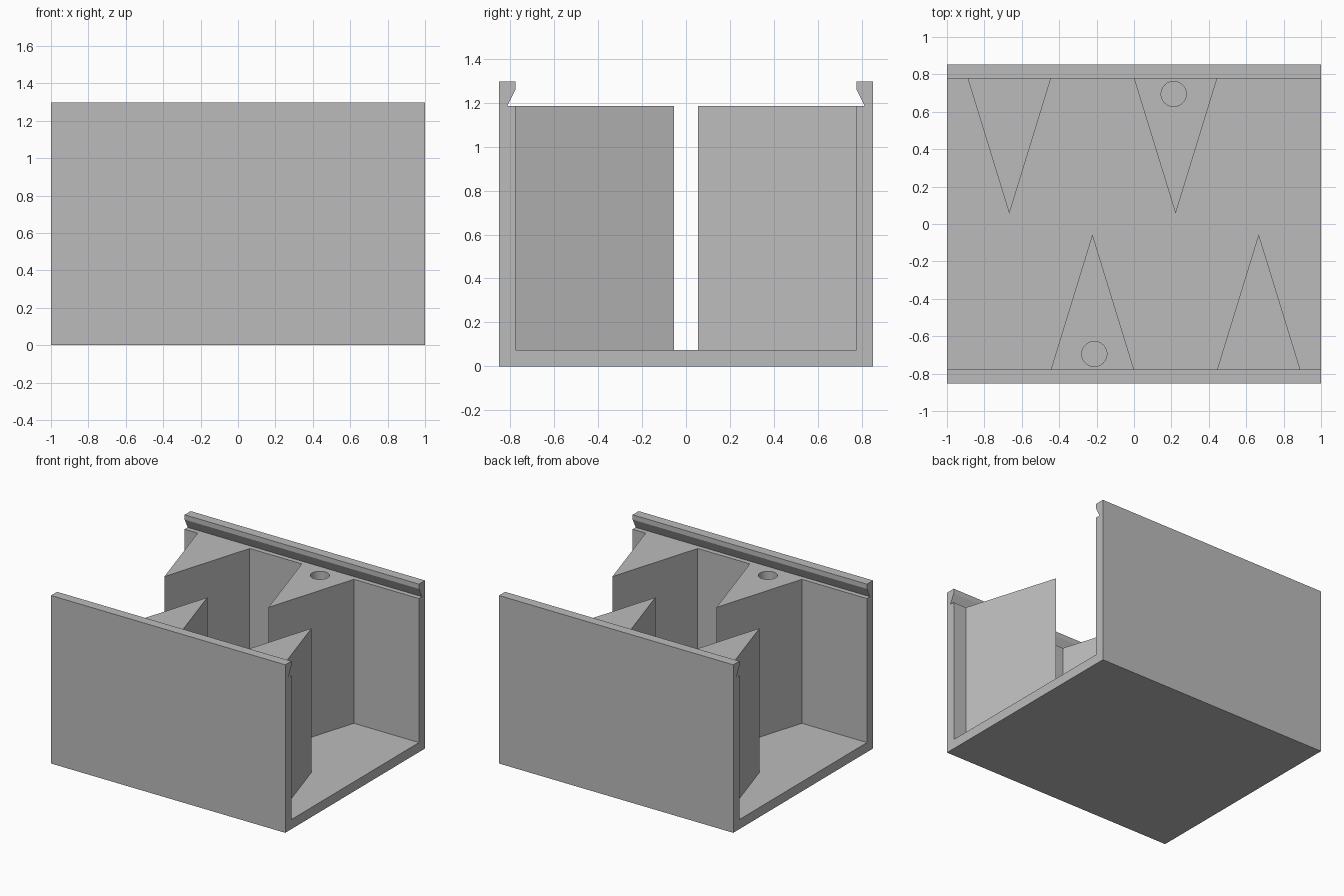
import bpy
import bmesh
from mathutils import Matrix

cube = bpy.data.objects.get("Cube")
if cube:
    bpy.data.objects.remove(cube, do_unlink=True)

# Overall sizes
U = 2 / 27                      # wall thickness
HALF_X = 1.0
HALF_Y = 11.5 * U
INNER_Y = HALF_Y - U
GROOVE_Y = INNER_Y + U / 2
TOP, LIP, LEDGE = 17.5 * U, 17 * U, 16 * U

grey = bpy.data.materials.new("plain grey")
grey.use_nodes = True
grey.diffuse_color = (0.5, 0.5, 0.5, 1)
bsdf = next(n for n in grey.node_tree.nodes if n.type == 'BSDF_PRINCIPLED')
bsdf.inputs["Base Color"].default_value = grey.diffuse_color


def add_object(name, bm):
    bmesh.ops.recalc_face_normals(bm, faces=bm.faces)
    mesh = bpy.data.meshes.new(name)
    bm.to_mesh(mesh)
    bm.free()
    mesh.materials.append(grey)
    obj = bpy.data.objects.new(name, mesh)
    bpy.context.collection.objects.link(obj)
    return obj


def prism(name, outline, offset):
    """Extrude a closed outline of 3D points along an offset."""
    bm = bmesh.new()
    face = bm.faces.new([bm.verts.new(p) for p in outline])
    grown = bmesh.ops.extrude_face_region(bm, geom=[face], use_keep_orig=True)
    moved = [g for g in grown["geom"] if isinstance(g, bmesh.types.BMVert)]
    bmesh.ops.translate(bm, verts=moved, vec=offset)
    return add_object(name, bm)


# Open channel: floor, two walls and undercut rails along the wall tops
half = [(HALF_Y, 0), (HALF_Y, TOP), (INNER_Y, TOP), (INNER_Y, LIP),
        (GROOVE_Y, LEDGE), (INNER_Y, LEDGE), (INNER_Y, U)]
profile = half + [(-y, z) for y, z in reversed(half)]
prism("channel_body", [(-HALF_X, y, z) for y, z in profile], (2 * HALF_X, 0, 0))


# Triangular fins standing on the floor against each wall
def fin(name, x, side):
    outline = [(x - 3 * U, side * INNER_Y, U), (x + 3 * U, side * INNER_Y, U),
               (x, side * 0.75 * U, U)]
    return prism(name, outline, (0, 0, LEDGE - U))


# Blind round socket sunk into a fin's top
def drill(obj, x, y, radius=0.067, depth=0.2):
    bm = bmesh.new()
    bmesh.ops.create_cone(bm, cap_ends=True, segments=48, radius1=radius,
                          radius2=radius, depth=2 * depth,
                          matrix=Matrix.Translation((x, y, LEDGE)))
    cutter = add_object(obj.name + "_socket_cutter", bm)
    cutter.hide_render = True
    mod = obj.modifiers.new("socket", 'BOOLEAN')
    mod.operation = 'DIFFERENCE'
    mod.solver = 'EXACT'
    mod.object = cutter
    bpy.ops.object.select_all(action='DESELECT')
    bpy.context.view_layer.objects.active = obj
    obj.select_set(True)
    bpy.ops.object.modifier_apply(modifier=mod.name)
    bpy.data.objects.remove(cutter, do_unlink=True)
    bpy.ops.object.shade_smooth_by_angle(angle=0.5)


for side, wall in ((1, "back"), (-1, "front")):
    fin(wall + "_outer_fin", -side * 9 * U, side)
    inner = fin(wall + "_inner_fin", side * 3 * U, side)
    drill(inner, side * 0.212, side * 0.695)
